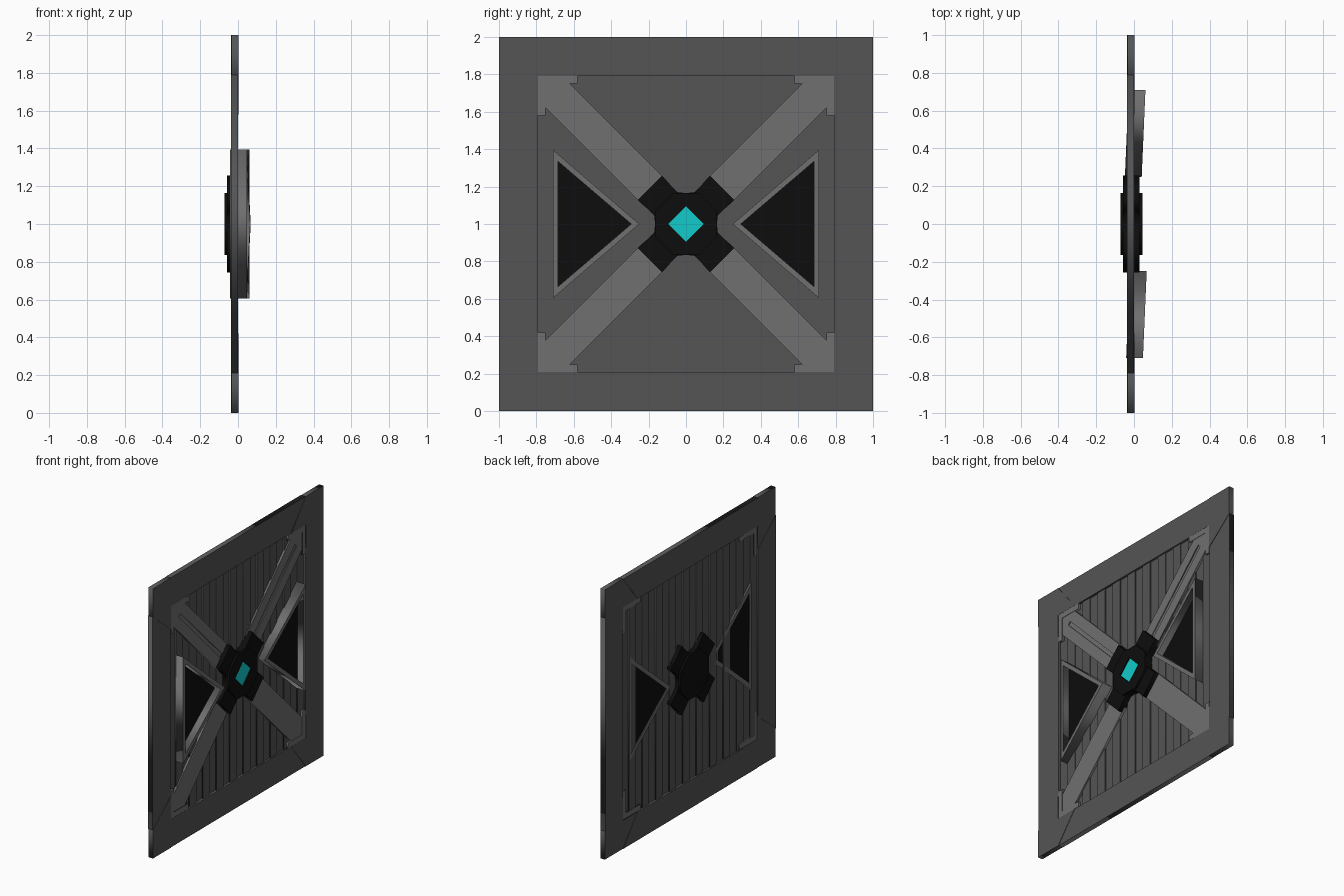
import bpy
from math import cos, sin, pi
from mathutils import Matrix

if "Cube" in bpy.data.objects:
    bpy.data.objects.remove(bpy.data.objects["Cube"])

# local (x, y, z) -> world (z, x, y): profiles are drawn in the y/z plane
TO_YZ = Matrix(((0, 0, 1, 0), (1, 0, 0, 0), (0, 1, 0, 1), (0, 0, 0, 1)))


def mat(name, col):
    m = bpy.data.materials.new(name)
    m.diffuse_color = (*col, 1)
    m.use_nodes = True
    m.node_tree.nodes["Principled BSDF"].inputs["Base Color"].default_value = m.diffuse_color
    return m


DARK = mat("dark_metal", (0.09, 0.09, 0.09))
LIGHT = mat("light_metal", (0.16, 0.16, 0.16))
BLACK = mat("black", (0.004, 0.004, 0.004))
TEAL = mat("teal", (0.006, 0.6, 0.6))


def prism(name, loops, x0, x1, material, tilt=0.0):
    """Plate between x0 and x1; loops are outline then holes, centred on z=1."""
    cu = bpy.data.curves.new(name, 'CURVE')
    cu.dimensions, cu.fill_mode, cu.extrude = '2D', 'BOTH', (x1 - x0) / 2
    for pts in loops:
        s = cu.splines.new('POLY')
        s.points.add(len(pts) - 1)
        for p, (a, b) in zip(s.points, pts):
            p.co = (a, b, 0, 1)
        s.use_cyclic_u = True
    tmp = bpy.data.objects.new(name + "_tmp", cu)
    bpy.context.collection.objects.link(tmp)
    dg = bpy.context.evaluated_depsgraph_get()
    me = bpy.data.meshes.new_from_object(tmp.evaluated_get(dg))
    bpy.data.objects.remove(tmp)
    me.transform(Matrix.Translation(((x0 + x1) / 2, 0, 0)) @ TO_YZ)
    if tilt:
        mid = sum(p[0] for p in loops[0]) / len(loops[0])
        for v in me.vertices:
            v.co.x += tilt * (v.co.y - mid)
    me.materials.clear()
    me.materials.append(material)
    ob = bpy.data.objects.new(name, me)
    bpy.context.collection.objects.link(ob)
    return ob


def turn(pts, k):
    """Rotate a profile by k quarter turns."""
    for _ in range(k):
        pts = [(-b, a) for a, b in pts]
    return pts


def mirrored(pts):
    return pts + [(b, a) for a, b in reversed(pts)]


# four-fold parts: frame corners and edges, diagonal beams and brackets
corner = [(0.79, 1), (1, 1), (1, 0.79), (0.79, 0.62), (0.79, 0.79), (0.62, 0.79)]
edge = [(0.79, 0.62), (1, 0.79), (1, -0.79), (0.79, -0.62)]
beam = [(0.10, 0.23), (0.655, 0.785), (0.785, 0.785), (0.785, 0.655), (0.23, 0.10)]
slot = [(0.12, 0.14), (0.67, 0.69), (0.69, 0.67), (0.14, 0.12)]
bracket = [(0.79, 0.79), (0.58, 0.79), (0.58, 0.75), (0.75, 0.75), (0.75, 0.58), (0.79, 0.58)]
for k in range(4):
    prism(f"frame_corner_{k}", [turn(corner, k)], -0.035, 0.003, DARK)
    prism(f"frame_edge_{k}", [turn(edge, k)], -0.038, 0.000, DARK)
    prism(f"beam_{k}", [turn(beam, k), turn(slot, k)], -0.018, -0.001, LIGHT)
    prism(f"beam_slot_floor_{k}", [turn(slot, k)], -0.018, -0.008, LIGHT)
    prism(f"bracket_{k}", [turn(bracket, k)], -0.031, 0.002, LIGHT)

# vertical slats at alternating depth
W = 1.58 / 20
for i in range(20):
    a = -0.79 + i * W
    x = -0.022 if i % 2 else -0.029
    prism(f"slat_{i}", [[(a, -0.79), (a + W, -0.79), (a + W, 0.79), (a, 0.79)]],
          x, x + 0.012, DARK)

# tilted triangular vents with dark inserts
for s, side in ((1, "right"), (-1, "left")):
    outer = [(s * 0.71, -0.395), (s * 0.71, 0.395), (s * 0.25, 0)]
    inner = [(s * 0.685, -0.335), (s * 0.685, 0.335), (s * 0.293, 0)]
    prism(f"vent_rim_{side}", [outer, inner], -0.035, 0.054, LIGHT, 0.043)
    prism(f"vent_insert_{side}", [inner], -0.031, 0.003, BLACK, 0.043)

# central cross hub: rounded notches between four diagonal arms
quarter = [(0.165, 0.0), (0.17, 0.045), (0.19, 0.065), (0.205, 0.08), (0.257, 0.128)]
q = mirrored(quarter)[:-1]
cross = [p for k in range(4) for p in turn(q, k)]
gem = turn([(0.095, 0), (0, 0.095), (-0.095, 0), (0, -0.095)], 0)
core = [p for k in range(4) for p in turn([(0.165, 0.07), (0.07, 0.165)], k)]
prism("hub_cross", [cross], -0.058, 0.030, BLACK)
prism("hub_core", [core, gem], -0.070, 0.044, BLACK)
prism("hub_gem", [gem], -0.069, 0.036, TEAL)
prism("hub_back_cap", [core], -0.072, -0.0695, BLACK)
